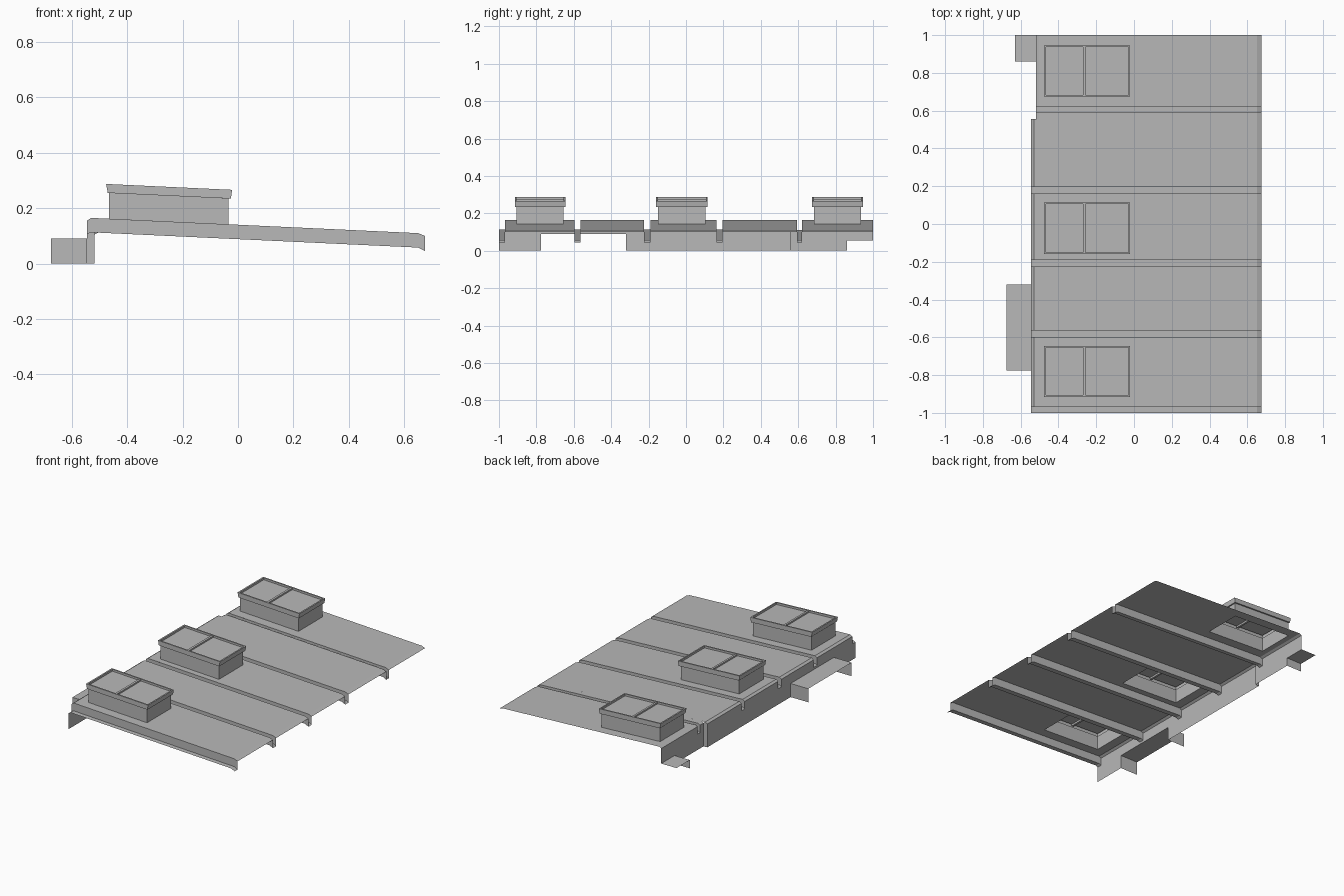
import bpy

cube = bpy.data.objects.get("Cube")
if cube:
    bpy.data.objects.remove(cube)

mat = bpy.data.materials.new("plain_grey")
mat.use_nodes = True
GREY = (0.48, 0.48, 0.48, 1)
mat.diffuse_color = GREY
mat.node_tree.nodes["Principled BSDF"].inputs["Base Color"].default_value = GREY

BACK, RECESS = -0.545, -0.518      # back wall positions, before and after the step
STEP_Y = 0.555
EAVE, LIP = 0.65, 0.675
DROP = 0.052                       # gutter depth
LOW = 0.105                        # wall height at gutter outlets


def roof(x):
    return 0.165 - (x + 0.53) * 0.0466


def build(name, polys):
    """Make one object from a list of polygons."""
    verts, faces, index = [], [], {}
    for poly in polys:
        face = []
        for p in poly:
            key = tuple(round(c, 4) for c in p)
            if key not in index:
                index[key] = len(verts)
                verts.append(key)
            face.append(index[key])
        faces.append(face)
    mesh = bpy.data.meshes.new(name)
    mesh.from_pydata(verts, [], faces)
    mesh.materials.append(mat)
    obj = bpy.data.objects.new(name, mesh)
    bpy.context.collection.objects.link(obj)
    return obj


def sweep(profile, y0, y1):
    """Sheet of an x-z profile pulled along y."""
    return [[(a[0], y0, a[1]), (b[0], y0, b[1]), (b[0], y1, b[1]), (a[0], y1, a[1])]
            for a, b in zip(profile, profile[1:])]


def slope(x0, x1, y0, y1, h=0):
    return sweep([(x0, roof(x0) + h), (x1, roof(x1) + h)], y0, y1)


def top_profile(back):
    return [(back, LOW), (back, 0.155), (back + 0.015, roof(back + 0.015))]


def gutter_profile(back):
    return [(back, LOW), (back + 0.014, roof(back + 0.014) - DROP),
            (EAVE, roof(EAVE) - DROP), (LIP, 0.045)]


def back_at(y):
    return BACK if y < STEP_Y else RECESS


# Skylight placement
SX0, SX1 = -0.465, -0.035
skylights = {0: (-0.905, -0.655), 2: (-0.15, 0.105), 4: (0.685, 0.935)}
bays = [(-0.968, -0.597), (-0.563, -0.224), (-0.19, 0.162), (0.196, 0.593), (0.62, 1.0)]
gutters = [(-1.0, -0.968), (-0.597, -0.563), (-0.224, -0.19), (0.162, 0.196), (0.593, 0.62)]

# Roof panels
for i, (y0, y1) in enumerate(bays):
    polys = sweep([(EAVE, roof(EAVE)), (LIP, 0.1)], y0, y1)
    cuts = [y0, STEP_Y, y1] if y0 < STEP_Y < y1 else [y0, y1]
    for a, b in zip(cuts, cuts[1:]):
        back = back_at((a + b) / 2)
        polys += sweep(top_profile(back), a, b)
        if i in skylights:
            s0, s1 = skylights[i]
            polys += slope(back + 0.015, SX0, a, b) + slope(SX1, EAVE, a, b)
            polys += slope(SX0, SX1, a, s0) + slope(SX0, SX1, s1, b)
        else:
            polys += slope(back + 0.015, EAVE, a, b)
    build(f"roof_panel_{i + 1}", polys)

# Sunken gutters with a riser on each side
for i, (y0, y1) in enumerate(gutters):
    back = back_at(y0)
    low = gutter_profile(back)
    polys = sweep(low, y0, y1)
    high = top_profile(back)[1:] + [(EAVE, roof(EAVE)), (LIP, 0.1)]
    for y in ([y1] if i == 0 else [y0, y1]):
        polys += [[(p[0], y, p[1]) for p in (low[k], low[k + 1], high[k + 1], high[k])]
                  for k in range(3)]
    build(f"gutter_{i + 1}", polys)

# Back wall with its two openings
wall = []
for y0, y1, z in [(-1, -0.775, 0), (-0.775, -0.32, 0.09), (-0.32, STEP_Y, 0),
                  (STEP_Y, 0.86, 0), (0.86, 1, 0.055)]:
    x = back_at((y0 + y1) / 2)
    wall += sweep([(x, z), (x, LOW)], y0, y1)
build("back_wall", wall)
build("wall_step", [[(BACK, STEP_Y, 0), (RECESS, STEP_Y, 0), (RECESS, STEP_Y, 0.155),
                     (BACK + 0.015, STEP_Y, roof(BACK + 0.015)), (BACK, STEP_Y, 0.155)]])


# Hoods over the openings
def hood(name, x0, x1, y0, y1, z, sides):
    polys = sweep([(x0, z), (x1, z)], y0, y1)
    polys += [[(x0, y, 0), (x1, y, 0), (x1, y, z), (x0, y, z)] for y in sides]
    build(name, polys)


hood("large_hood", -0.675, BACK, -0.775, -0.32, 0.09, (-0.775, -0.32))
hood("small_hood", -0.63, RECESS, 0.86, 1.0, 0.055, (0.86,))


# Skylights: curb, overhanging rim, recessed panes and a divider bar
def ring(x0, x1, y0, y1, h):
    return [(x, y, roof(x) + h) for x, y in ((x0, y0), (x1, y0), (x1, y1), (x0, y1))]


def bridge(rings):
    return [[a[k], a[(k + 1) % 4], b[(k + 1) % 4], b[k]]
            for a, b in zip(rings, rings[1:]) for k in range(4)]


for n, (y0, y1) in enumerate(skylights.values(), 1):
    r0, r1 = y0 - 0.01, y1 + 0.01
    i0, i1, j0, j1 = SX0 - 0.001, SX1 + 0.005, r0 + 0.009, r1 - 0.009
    build(f"skylight_curb_{n}", bridge([ring(SX0, SX1, y0, y1, h) for h in (0, 0.093)]))
    build(f"skylight_rim_{n}", bridge([
        ring(SX0, SX1, y0, y1, 0.093),
        ring(SX0 - 0.005, SX1 + 0.009, r0, r1, 0.093),
        ring(SX0 - 0.011, SX1 + 0.014, r0, r1, 0.125),
        ring(i0, i1, j0, j1, 0.125),
        ring(i0, i1, j0, j1, 0.112)]))
    mid = -0.263
    build(f"skylight_panes_{n}", slope(i0, mid, j0, j1, 0.112) + slope(mid, i1, j0, j1, 0.112))
    low, high = (ring(mid - 0.007, mid + 0.007, j0, j1, h) for h in (0.1, 0.122))
    build(f"skylight_divider_{n}", bridge([low, high]) + [high, low[::-1]])
